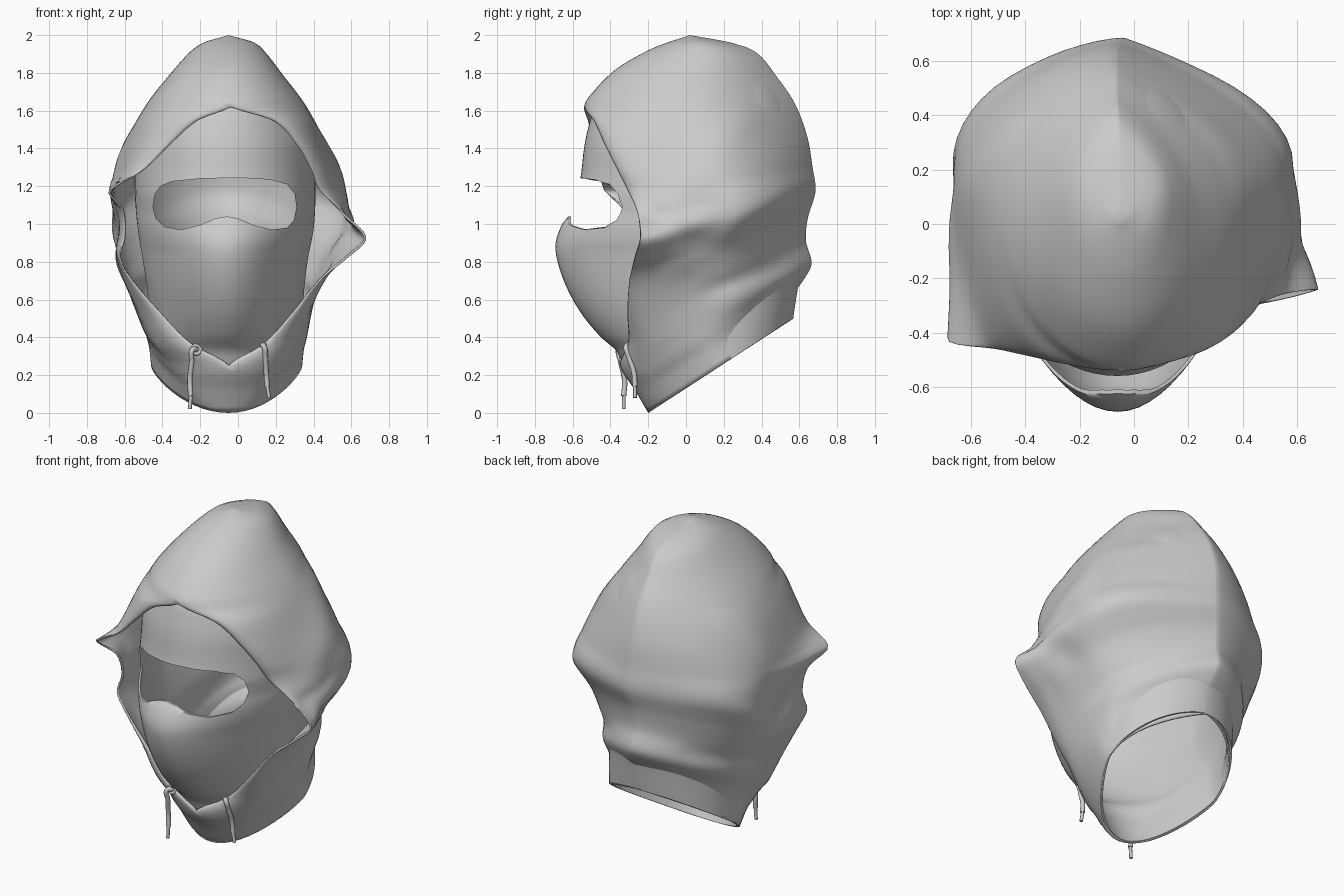
import bpy, bmesh, math
from mathutils import Vector
from mathutils.geometry import intersect_point_line

if "Cube" in bpy.data.objects:
    bpy.data.objects.remove(bpy.data.objects["Cube"])


def sample(table, z):
    """Smooth interpolation of table rows, keyed by the first column."""
    n = len(table)
    i = 0
    while i < n - 2 and z > table[i + 1][0]:
        i += 1

    def slope(k, c):
        a, b = table[max(k - 1, 0)], table[min(k + 1, n - 1)]
        return (b[c] - a[c]) / (b[0] - a[0])
    p, q = table[i], table[i + 1]
    h = q[0] - p[0]
    t = min(max((z - p[0]) / h, 0), 1)
    out = []
    for c in range(1, len(p)):
        out.append((2*t**3 - 3*t**2 + 1) * p[c] + (t**3 - 2*t**2 + t) * h * slope(i, c)
                   + (3*t**2 - 2*t**3) * q[c] + (t**3 - t**2) * h * slope(i + 1, c))
    return out


def spread(a, b, n):
    return [a + (b - a) * i / n for i in range(n)]


def fade(z, a, b):
    """1 below a, 0 above b."""
    return min(1, max(0, (b - z) / (b - a)))


def loft(body, front, levels, n, opening=None, keel=None, back=(1, 1), fold=None):
    """Stack rows running from the left front edge round the back to the right edge."""
    bm = bmesh.new()
    rows = []
    for z in levels:
        zb, xl, xr, yb = sample(body, z)
        lx, ly, rx, ry = sample(front, z)
        if not opening or not opening[0] + 1e-5 < z < opening[1] - 1e-5:
            lx = rx = (lx + rx) / 2
            ly = ry = (ly + ry) / 2
        ys, xb = ((ly + ry) / 2 + yb) / 2, (xl + xr) / 2
        k = keel(z)

        def quarter(fx, fy, sx, power):
            pts = []
            flared = abs(fx - xb) > abs(sx - xb)
            for i in range(n + 1):
                a = math.pi / 2 * i / n
                c = math.cos(a)
                f = (1 - k) * c + k * c * c
                g = 1 - f if flared else math.sin(a)
                pts.append((fx + (sx - fx) * g, ys + (fy - ys) * f))
            for i in range(1, n + 1):
                a = math.pi / 2 * i / n
                c = max(0, math.cos(a)) ** power if i < n else 0
                pts.append((xb + (sx - xb) * c, ys + (yb - ys) * math.sin(a)))
            return pts
        outline = quarter(lx, ly, xl, back[0]) + quarter(rx, ry, xr, back[1])[-2::-1]
        row = []
        for x, y in outline:
            zz = z + (zb - z) * max(0, (y + 0.2) / (yb + 0.2))
            if fold:
                x += fold(x, y, zz)
            row.append(bm.verts.new((x, y, zz)))
        rows.append(row)
    for a, b in zip(rows, rows[1:]):
        for i in range(len(a) - 1):
            bm.faces.new((a[i], a[i + 1], b[i + 1], b[i]))
    bmesh.ops.remove_doubles(bm, verts=bm.verts[:], dist=1e-4)
    bmesh.ops.recalc_face_normals(bm, faces=bm.faces[:])
    return bm


def finish(bm, name, thickness=0):
    me = bpy.data.meshes.new(name)
    bm.to_mesh(me)
    bm.free()
    for p in me.polygons:
        p.use_smooth = True
    ob = bpy.data.objects.new(name, me)
    bpy.context.collection.objects.link(ob)
    if thickness:
        m = ob.modifiers.new("thickness", 'SOLIDIFY')
        m.thickness = thickness
        m.offset = -1
    return ob


# Hood: height at front, height at back, left x, right x, back y
HOOD = [(0, .50, -.46, .34, .57), (.12, .61, -.47, .35, .56), (.25, .70, -.49, .37, .62),
        (.37, .79, -.53, .39, .665), (.52, .91, -.58, .42, .635), (.70, 1.03, -.63, .48, .645),
        (.93, 1.17, -.66, .58, .685), (1.18, 1.30, -.655, .555, .67), (1.42, 1.47, -.59, .46, .64),
        (1.62, 1.64, -.49, .36, .575), (1.80, 1.78, -.36, .235, .48), (1.92, 1.91, -.25, .14, .37),
        (1.97, 1.96, -.175, .08, .24), (2.0, 2.0, -.05, -.05, .02)]
# Face opening: height, left edge x y, right edge x y
RIM = [(0, -.05, -.20, -.05, -.20), (.12, -.05, -.27, -.05, -.27), (.25, -.05, -.35, -.05, -.35),
       (.37, -.25, -.335, .14, -.305), (.52, -.40, -.31, .28, -.31), (.70, -.56, -.30, .43, -.30),
       (.82, -.63, -.30, .58, -.27), (.93, -.60, -.29, .68, -.24), (1.07, -.61, -.33, .545, -.26),
       (1.18, -.685, -.43, .43, -.31), (1.28, -.51, -.46, .39, -.36), (1.42, -.36, -.49, .31, -.43),
       (1.55, -.21, -.52, .18, -.49), (1.62, -.04, -.54, -.04, -.54), (1.69, -.05, -.50, -.05, -.50),
       (1.82, -.05, -.37, -.05, -.37), (1.92, -.05, -.20, -.05, -.20), (1.97, -.05, -.08, -.05, -.08),
       (2.0, -.05, .02, -.05, .02)]
# Cloth folds on the sides: start y z, end y z, push outward, width
FOLDS = [(-.05, .78, .5, 1.15, .015, .07), (-.14, 1.02, .05, .90, -.025, .07),
         (.15, .66, .5, .78, -.015, .05), (-.1, 1.1, .3, 1.55, .015, .1)]


def folds(x, y, z):
    d = 0
    p = Vector((y, z, 0))
    for y0, z0, y1, z1, push, w in FOLDS:
        a, b = Vector((y0, z0, 0)), Vector((y1, z1, 0))
        t = intersect_point_line(p, a, b)[1]
        q = a.lerp(b, min(max(t, 0), 1))
        d += push * math.exp(-((p - q).length / w) ** 2)
    return d * max(-1, min(1, (x + .06) / .3))


levels = spread(0, .25, 8) + spread(.25, 1.62, 60) + spread(1.62, 1.97, 14) + spread(1.97, 2, 4) + [2.0]
finish(loft(HOOD, RIM, levels, 14, (.25, 1.62), keel=lambda z: .6 * fade(z, .15, .35),
            back=(1.25, 1.9), fold=folds), "hood", .012)

# Mask with its lining round the head
MASK = [(0, .50, -.457, .337, .567), (.25, .70, -.465, .345, .60), (.40, .80, -.475, .345, .63),
        (.55, .92, -.48, .35, .61), (.75, 1.05, -.505, .37, .62), (.92, 1.16, -.53, .40, .655),
        (1.10, 1.25, -.545, .41, .65), (1.30, 1.38, -.545, .405, .63), (1.45, 1.48, -.53, .39, .60),
        (1.62, 1.64, -.45, .32, .54), (1.80, 1.79, -.32, .19, .44), (1.9, 1.89, -.21, .09, .33),
        (1.96, 1.96, -.05, -.05, .05)]
PROFILE = [(0, -.196), (.12, -.255), (.25, -.33), (.33, -.37), (.40, -.45), (.52, -.55), (.66, -.63),
           (.80, -.68), (.90, -.69), (1.0, -.655), (1.06, -.61), (1.24, -.56), (1.4, -.54),
           (1.5, -.52), (1.62, -.48), (1.8, -.34), (1.9, -.18), (1.96, .05)]
front = [(z, -.06, y, -.06, y) for z, y in PROFILE]
mask_mesh = loft(MASK, front, spread(0, 1.96, 80) + [1.96], 18,
                 keel=lambda z: .7 * fade(z, .85, 1.15), back=(1, 1.3))
# Close the neck for a moment-free solid: give the lining thickness, then cut the eyes
mask = finish(mask_mesh, "face_mask", .012)

# Eye opening cutter
EYES = [(-.06, 1.04), (-.12, 1.03), (-.2, .995), (-.3, .97), (-.39, .985), (-.435, 1.03), (-.45, 1.09),
        (-.44, 1.16), (-.41, 1.2), (-.35, 1.225), (-.2, 1.24), (0, 1.245), (.17, 1.235), (.26, 1.21),
        (.3, 1.16), (.31, 1.09), (.295, 1.02), (.26, .98), (.18, .97), (.08, .995), (0, 1.03)]
bm = bmesh.new()
near = [bm.verts.new((x, -1, z)) for x, z in EYES]
far = [bm.verts.new((x, -.1, z)) for x, z in EYES]
bm.faces.new(near)
bm.faces.new(far[::-1])
for i in range(len(EYES)):
    j = (i + 1) % len(EYES)
    bm.faces.new((near[j], near[i], far[i], far[j]))
bmesh.ops.recalc_face_normals(bm, faces=bm.faces[:])
cutter = finish(bm, "eye_cutter")
cutter.hide_render = True
cut = mask.modifiers.new("eyes", 'BOOLEAN')
cut.operation = 'DIFFERENCE'
cut.solver = 'EXACT'
cut.object = cutter
bpy.context.view_layer.objects.active = mask
mask.select_set(True)
for name in ("thickness", "eyes"):
    bpy.ops.object.modifier_apply(modifier=name)
bpy.data.objects.remove(cutter)
bpy.ops.object.shade_smooth_by_angle(angle=math.radians(50))


# Drawstrings: cord, thinner tip and the eyelet ring it hangs from
def cord(name, pts, radius):
    cu = bpy.data.curves.new(name, 'CURVE')
    cu.dimensions = '3D'
    cu.bevel_depth = radius
    cu.bevel_resolution = 2
    cu.use_fill_caps = True
    sp = cu.splines.new('BEZIER')
    sp.bezier_points.add(len(pts) - 1)
    for bp, p in zip(sp.bezier_points, pts):
        bp.co = p
        bp.handle_left_type = bp.handle_right_type = 'AUTO'
    bpy.context.collection.objects.link(bpy.data.objects.new(name, cu))


STRINGS = {
    "left": [(-.22, -.335, .335), (-.24, -.355, .335), (-.245, -.345, .27), (-.255, -.325, .17),
             (-.25, -.33, .09), (-.255, -.33, .02)],
    "right": [(.12, -.30, .36), (.135, -.315, .355), (.145, -.30, .29), (.15, -.275, .21),
              (.155, -.27, .14), (.165, -.27, .08)],
}
for side, pts in STRINGS.items():
    cord(side + "_drawstring", pts[:5], .014)
    cord(side + "_drawstring_tip", pts[4:], .010)
    bpy.ops.mesh.primitive_torus_add(major_radius=.022, minor_radius=.011, major_segments=16,
                                     minor_segments=8, location=pts[0],
                                     rotation=(math.pi / 2, 0, 0))
    bpy.context.object.name = side + "_eyelet"
    bpy.ops.object.shade_smooth()
